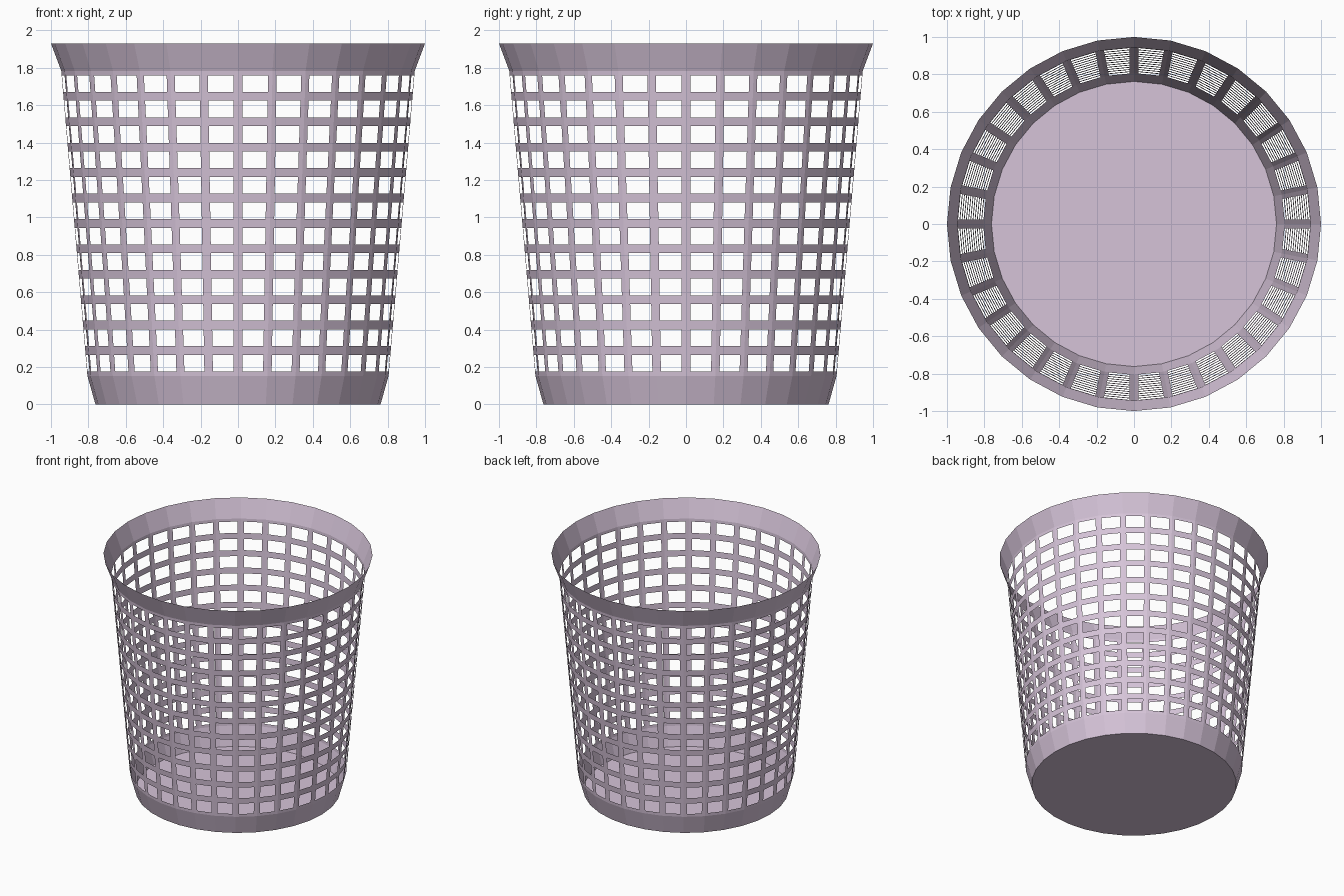
import bpy, bmesh
from math import cos, sin, pi

if "Cube" in bpy.data.objects:
    bpy.data.objects.remove(bpy.data.objects["Cube"])

SIDES = 32
ROWS = 12
BAR = 0.0235          # half width of a lattice bar

mat = bpy.data.materials.new("mauve_plastic")
mat.diffuse_color = (0.67, 0.55, 0.69, 1)
mat.use_nodes = True
mat.node_tree.nodes["Principled BSDF"].inputs["Base Color"].default_value = mat.diffuse_color


def ring_wall(name, profile, floor=False, lattice=False):
    """Thin flat-faced wall through (radius, z) rings."""
    bm = bmesh.new()
    rings = [[bm.verts.new((r * cos(2 * pi * i / SIDES), r * sin(2 * pi * i / SIDES), z))
              for i in range(SIDES)] for r, z in profile]
    for low, high in zip(rings, rings[1:]):
        for i in range(SIDES):
            j = (i + 1) % SIDES
            bm.faces.new((low[i], low[j], high[j], high[i]))
    if floor:
        bm.faces.new(rings[0][::-1])
    bm.normal_update()
    if lattice:
        # inset every cell and remove its middle to leave the bars
        cells = bm.faces[:]
        bars = bmesh.ops.inset_individual(bm, faces=cells, thickness=BAR,
                                          use_even_offset=True)["faces"]
        keep = set(bars)
        middles = [f for f in bm.faces if f not in keep]
        bmesh.ops.delete(bm, geom=middles, context='FACES_ONLY')
    me = bpy.data.meshes.new(name)
    bm.to_mesh(me)
    bm.free()
    me.materials.append(mat)
    ob = bpy.data.objects.new(name, me)
    bpy.context.collection.objects.link(ob)
    return ob


R0, Z0 = 0.805, 0.152     # lattice bottom
R1, Z1 = 0.945, 1.783     # lattice top

# solid foot with floor
ring_wall("base_and_floor", [(0.762, 0), (R0, Z0)], floor=True)

# open grid wall
ring_wall("lattice_wall",
          [(R0 + (R1 - R0) * k / ROWS, Z0 + (Z1 - Z0) * k / ROWS) for k in range(ROWS + 1)],
          lattice=True)

# flared rim
ring_wall("rim", [(R1, Z1), (1.0, 1.93)])
